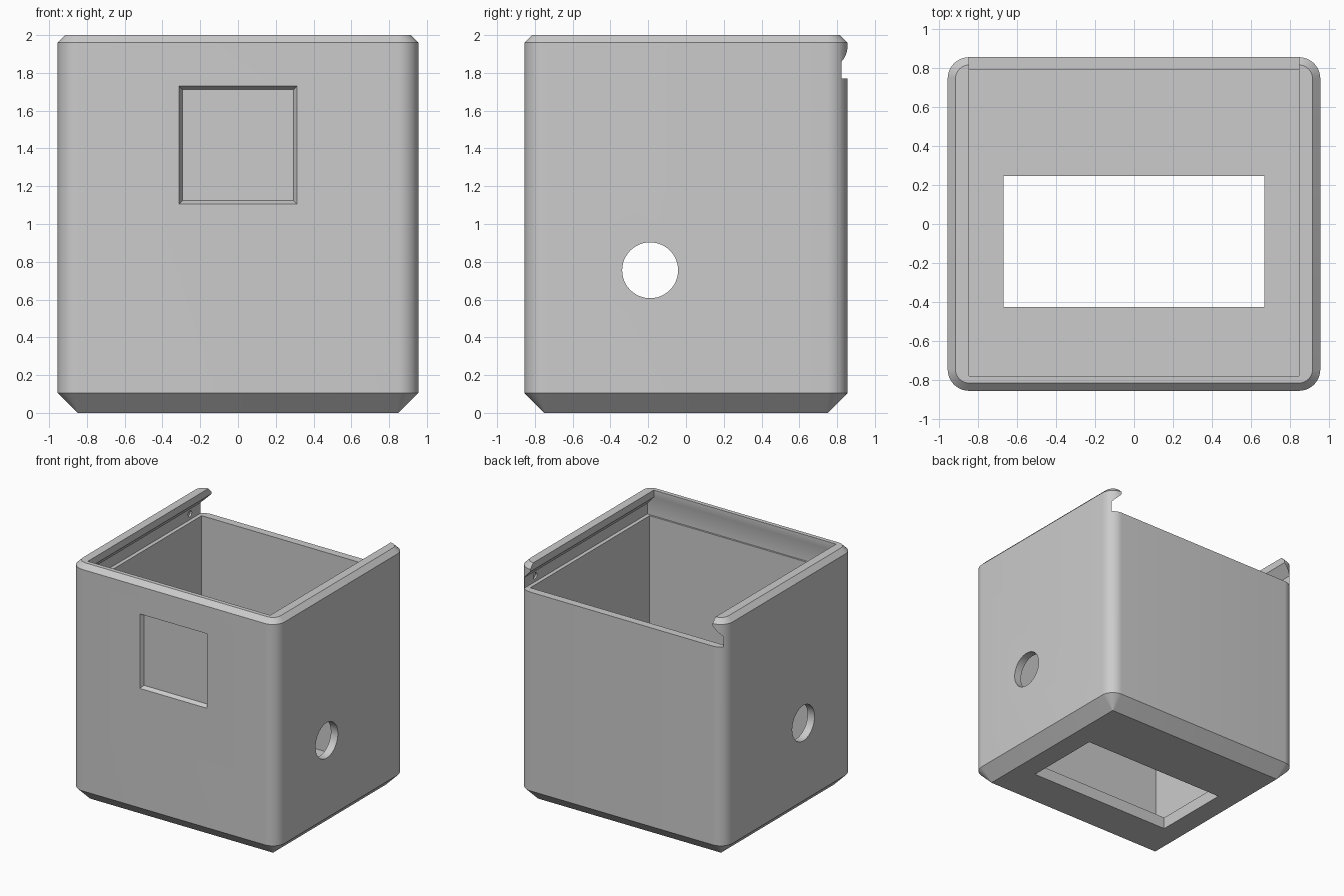
import bpy, bmesh
from math import sin, cos, pi, radians
from mathutils import Matrix

cube = bpy.data.objects.get("Cube")
if cube:
    bpy.data.objects.remove(cube, do_unlink=True)

HX, HY, H = 0.955, 0.855, 2.0      # half width, half depth, height
R = 0.11                           # vertical corner radius
WALL, FLOOR, LEDGE = 0.065, 0.1, 1.77

grey = bpy.data.materials.new("plain grey")
grey.use_nodes = True
color = (0.6, 0.6, 0.6, 1)
grey.diffuse_color = color
grey.node_tree.nodes["Principled BSDF"].inputs["Base Color"].default_value = color


def finish(name, bm):
    bmesh.ops.recalc_face_normals(bm, faces=bm.faces)
    mesh = bpy.data.meshes.new(name)
    bm.to_mesh(mesh)
    bm.free()
    mesh.materials.append(grey)
    obj = bpy.data.objects.new(name, mesh)
    bpy.context.collection.objects.link(obj)
    return obj


def loft(name, rings):
    """Closed solid through matching rings of points."""
    bm = bmesh.new()
    loops = [[bm.verts.new(p) for p in ring] for ring in rings]
    n = len(loops[0])
    for a, b in zip(loops, loops[1:]):
        for i in range(n):
            j = (i + 1) % n
            bm.faces.new((a[i], a[j], b[j], b[i]))
    bm.faces.new(loops[0][::-1])
    bm.faces.new(loops[-1])
    return finish(name, bm)


def rounded_ring(inset, z, steps=10):
    pts = []
    for k, (sx, sy) in enumerate(((1, 1), (-1, 1), (-1, -1), (1, -1))):
        for s in range(steps + 1):
            a = (k + s / steps) * pi / 2
            pts.append((sx * (HX - R) + (R - inset) * cos(a),
                        sy * (HY - R) + (R - inset) * sin(a), z))
    return pts


def rect(x, y0, y1, z):
    return [(-x, y0, z), (x, y0, z), (x, y1, z), (-x, y1, z)]


def rod(name, radius, length, centre):
    bm = bmesh.new()
    bmesh.ops.create_cone(bm, cap_ends=True, segments=48, radius1=radius, radius2=radius,
                          depth=length, matrix=Matrix.Translation(centre) @ Matrix.Rotation(pi / 2, 4, "Y"))
    return finish(name, bm)


# Outer shell with chamfered base and rim
box = loft("box_body", [rounded_ring(0.105, 0), rounded_ring(0, 0.105),
                        rounded_ring(0, H - 0.04), rounded_ring(0.04, H)])

cutters = []
# Inner cavity
cx, cy = HX - WALL, HY - WALL
cutters.append(loft("cavity_cutter", [rect(cx, -cy, cy, FLOOR), rect(cx, -cy, cy, LEDGE + 0.05)]))
# Dovetail lid slot, open at the back
cutters.append(loft("lid_slot_cutter", [rect(x, y, 1, z) for x, y, z in (
    (0.922, -0.805, LEDGE), (0.922, -0.805, 1.86), (0.845, -0.78, 1.94), (0.845, -0.78, 2.1))]))
# Rectangular opening in the floor
cutters.append(loft("floor_opening_cutter", [rect(0.67, -0.425, 0.245, z) for z in (-0.1, 0.3)]))


# Shallow bevelled recess in the front
def front_rect(half, y):
    return [(sx * half, y, 1.418 + sz * half) for sx, sz in ((-1, -1), (1, -1), (1, 1), (-1, 1))]


cutters.append(loft("front_recess_cutter", [front_rect(0.312, -1), front_rect(0.312, -HY),
                                            front_rect(0.294, -HY + 0.032)]))
# Round hole through both sides
cutters.append(rod("side_hole_cutter", 0.148, 3, (0, -0.19, 0.755)))
# Small lid detents in the slot walls
cutters.append(rod("detent_cutter", 0.025, 1.874, (0, 0.68, 1.82)))

bpy.ops.object.select_all(action="DESELECT")
bpy.context.view_layer.objects.active = box
box.select_set(True)
for cutter in cutters:
    cutter.hide_render = True
    mod = box.modifiers.new(cutter.name, "BOOLEAN")
    mod.operation = "DIFFERENCE"
    mod.solver = "EXACT"
    mod.object = cutter
    bpy.ops.object.modifier_apply(modifier=mod.name)
for cutter in cutters:
    bpy.data.objects.remove(cutter, do_unlink=True)

bpy.ops.object.shade_smooth_by_angle(angle=radians(30))
